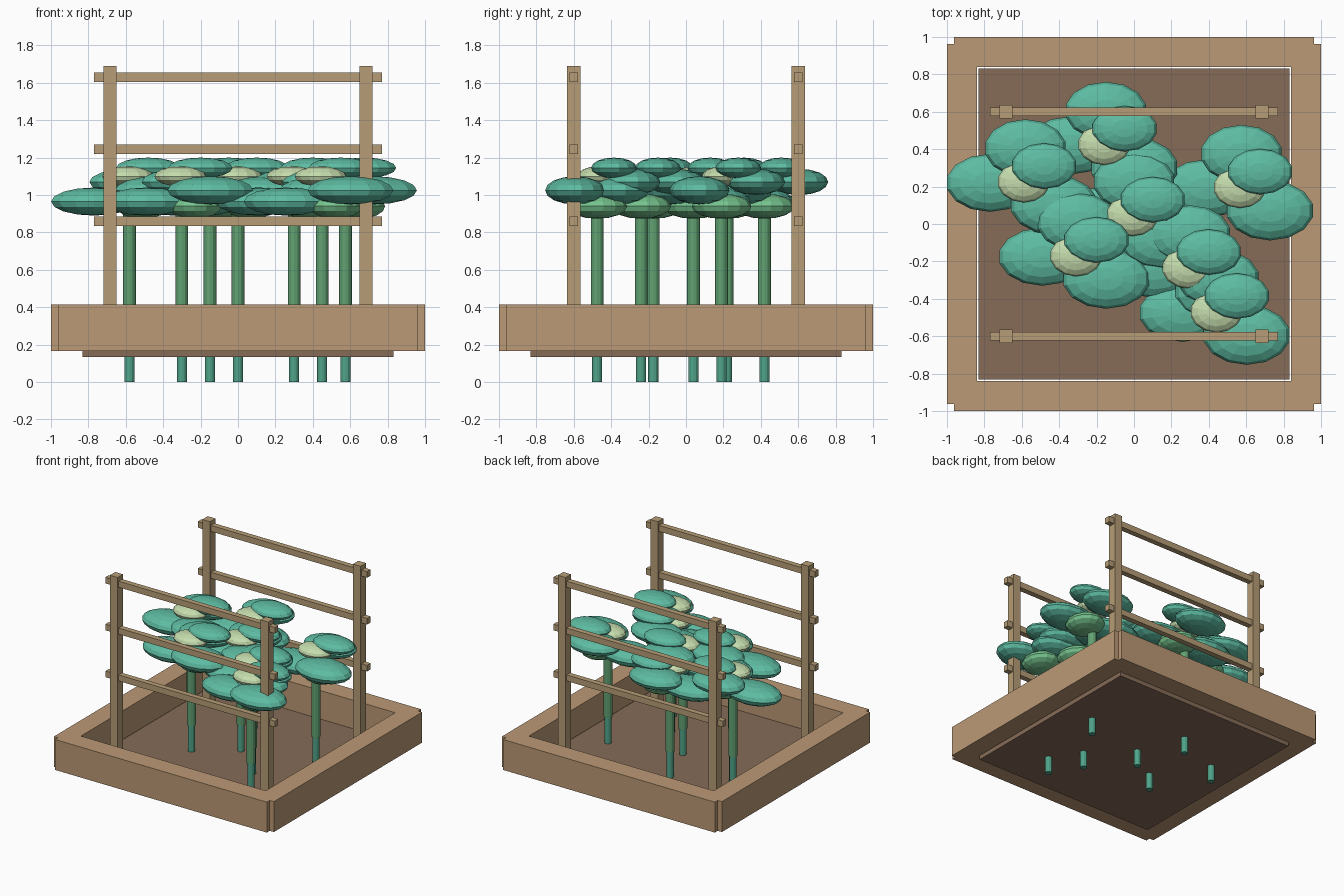
import bpy, bmesh
from mathutils import Matrix, Vector

if "Cube" in bpy.data.objects:
    bpy.data.objects.remove(bpy.data.objects["Cube"])


def material(name, rgb):
    m = bpy.data.materials.new(name)
    m.diffuse_color = (*rgb, 1)
    m.use_nodes = True
    m.node_tree.nodes["Principled BSDF"].inputs["Base Color"].default_value = m.diffuse_color
    return m


BOARD = material("board_wood", (0.50, 0.32, 0.18))
TRELLIS = material("trellis_wood", (0.47, 0.34, 0.18))
SOIL = material("soil", (0.24, 0.15, 0.095))
STALK = material("stalk_green", (0.12, 0.36, 0.17))
ROOT = material("stalk_base_teal", (0.08, 0.37, 0.25))
LEAF = material("leaf_teal", (0.11, 0.50, 0.36))
LIGHT = material("leaf_green", (0.18, 0.55, 0.27))
PALE = material("bud_pale", (0.56, 0.72, 0.42))


def finish(name, bm, mat):
    me = bpy.data.meshes.new(name)
    bm.to_mesh(me)
    bm.free()
    me.materials.append(mat)
    ob = bpy.data.objects.new(name, me)
    bpy.context.collection.objects.link(ob)
    return ob


def box(name, centre, size, mat):
    bm = bmesh.new()
    bmesh.ops.create_cube(bm, size=1, matrix=Matrix.LocRotScale(Vector(centre), None, Vector(size)))
    return finish(name, bm, mat)


def rod(name, x, y, z0, z1, r, mat):
    bm = bmesh.new()
    bmesh.ops.create_cone(bm, cap_ends=True, segments=12, radius1=r, radius2=r, depth=z1 - z0,
                          matrix=Matrix.Translation((x, y, (z0 + z1) / 2)))
    return finish(name, bm, mat)


def ellipsoid(name, centre, radii, mat):
    bm = bmesh.new()
    bmesh.ops.create_uvsphere(bm, u_segments=14, v_segments=8, radius=1,
                              matrix=Matrix.LocRotScale(Vector(centre), None, Vector(radii)))
    return finish(name, bm, mat)


# Raised bed: four boards around a soil slab
for s, end, side in ((-1, "front", "left"), (1, "back", "right")):
    box(end + "_board", (0, s * 0.92, 0.29), (1.925, 0.16, 0.25), BOARD)
    box(side + "_board", (s * 0.92, 0, 0.29), (0.16, 1.925, 0.25), BOARD)
box("soil_bed", (0, 0, 0.16), (1.665, 1.665, 0.05), SOIL)

# Trellises at front and back
for y, end in ((-0.6, "front"), (0.6, "back")):
    for x, side in ((-0.685, "left"), (0.685, "right")):
        box(f"{end}_{side}_post", (x, y, 0.935), (0.07, 0.07, 1.51), TRELLIS)
    for i, z in enumerate((0.86, 1.245, 1.63)):
        box(f"{end}_rail_{i + 1}", (0, y, z), (1.54, 0.045, 0.05), TRELLIS)

# Plants: the same leaf cluster on each stalk (offset, radii, material)
CLUSTER = (
    ("low_leaf", (0.07, 0, 0.94), (0.145, 0.16, 0.067), LIGHT),
    ("left_leaf", (-0.19, 0, 0.965), (0.235, 0.155, 0.075), LEAF),
    ("right_leaf", (0.152, -0.118, 1.025), (0.235, 0.16, 0.075), LEAF),
    ("back_leaf", (0, 0.185, 1.07), (0.22, 0.155, 0.07), LEAF),
    ("bud", (-0.01, 0.005, 1.10), (0.14, 0.11, 0.054), PALE),
    ("top_leaf", (0.1, 0.09, 1.145), (0.175, 0.122, 0.055), LEAF),
)
STALKS = ((-0.58, 0.22), (-0.15, 0.42), (0, 0.04), (-0.3, -0.175),
          (0.3, -0.24), (0.45, -0.475), (0.575, 0.19))
for i, (x, y) in enumerate(STALKS, 1):
    rod(f"stalk_base_{i}", x, y, 0, 0.42, 0.027, ROOT)
    rod(f"stalk_{i}", x, y, 0.40, 1.0, 0.034, STALK)
    for name, (dx, dy, z), radii, mat in CLUSTER:
        ellipsoid(f"{name}_{i}", (x + dx, y + dy, z), radii, mat)
